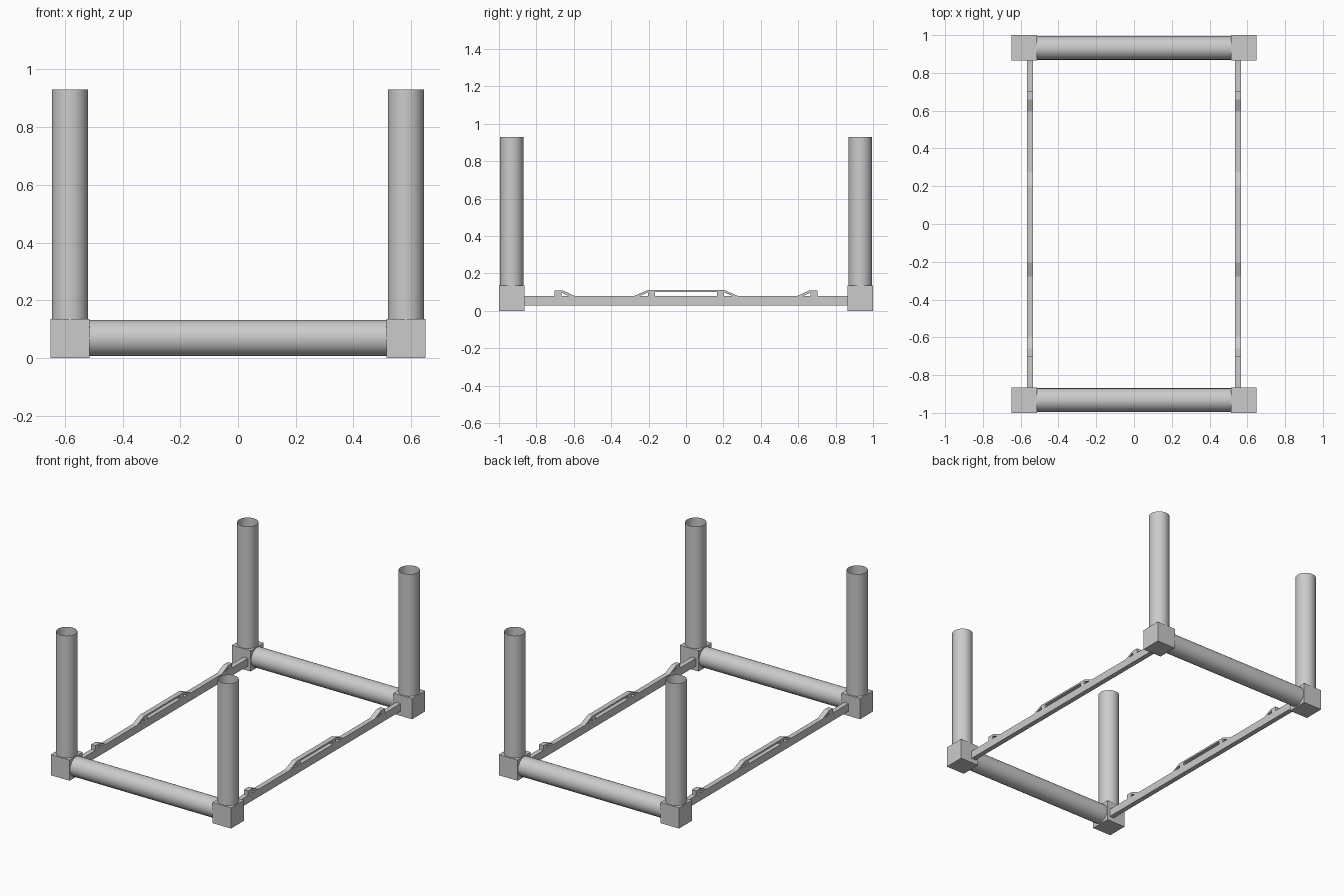
import bpy, bmesh
from mathutils import Matrix, Vector

if "Cube" in bpy.data.objects:
    bpy.data.objects.remove(bpy.data.objects["Cube"])

CX, CY = 0.582, 0.932      # corner centres
CUBE = 0.135               # corner block size
R = 0.0625                 # tube radius


def make_object(name, bm):
    mesh = bpy.data.meshes.new(name)
    bm.to_mesh(mesh)
    bm.free()
    ob = bpy.data.objects.new(name, mesh)
    bpy.context.collection.objects.link(ob)
    return ob


def block(name, center, size):
    bm = bmesh.new()
    bmesh.ops.create_cube(bm, size=1, matrix=Matrix.Translation(center) @ Matrix.Diagonal((*size, 1)))
    return make_object(name, bm)


def tube(name, start, end):
    """Thin open tube running between two points."""
    a, b = Vector(start), Vector(end)
    rot = (b - a).to_track_quat('Z', 'Y').to_matrix().to_4x4()
    bm = bmesh.new()
    bmesh.ops.create_cone(bm, cap_ends=False, segments=48, radius1=R, radius2=R,
                          depth=(b - a).length, matrix=Matrix.Translation((a + b) / 2) @ rot)
    for f in bm.faces:
        f.smooth = True
    return make_object(name, bm)


def plate(name, profile, x, width):
    """Side profile of (y, z) points extruded along x."""
    bm = bmesh.new()
    face = bm.faces.new([bm.verts.new((x - width / 2, y, z)) for y, z in profile])
    ext = bmesh.ops.extrude_face_region(bm, geom=[face])
    bmesh.ops.translate(bm, vec=(width, 0, 0),
                        verts=[v for v in ext['geom'] if isinstance(v, bmesh.types.BMVert)])
    bmesh.ops.recalc_face_normals(bm, faces=bm.faces)
    return make_object(name, bm)


# Half of the raised handle, and the small hook near the rail end
half_handle = [(0.28, 0.079), (0.205, 0.111), (-0.205, 0.111), (-0.28, 0.079)]
half_under = [(-0.25, 0.079), (-0.203, 0.099), (-0.203, 0.079), (-0.167, 0.079), (-0.167, 0.1)]
handle = half_handle + half_under + [(-y, z) for y, z in reversed(half_under)]
hook = [(0.593, 0.079), (0.66, 0.11), (0.703, 0.11), (0.703, 0.079),
        (0.665, 0.079), (0.665, 0.097), (0.625, 0.079)]

for sx, side in ((-1, "left"), (1, "right")):
    # Corner blocks and upright posts
    for sy, end in ((-1, "front"), (1, "back")):
        block(f"corner_block_{end}_{side}", (sx * CX, sy * CY, CUBE / 2), (CUBE, CUBE, CUBE))
        tube(f"post_{end}_{side}", (sx * CX, sy * CY, CUBE), (sx * CX, sy * CY, 0.93))
        plate(f"rail_hook_{end}_{side}", [(sy * y, z) for y, z in hook], sx * 0.55, 0.032)
    # Side rails with raised handle
    block(f"side_rail_{side}", (sx * 0.55, 0, 0.055), (0.032, 1.73, 0.05))
    plate(f"rail_handle_{side}", handle, sx * 0.55, 0.032)

# Cross tubes between corner blocks
for sy, end in ((-1, "front"), (1, "back")):
    tube(f"cross_tube_{end}", (-0.515, sy * CY, 0.069), (0.515, sy * CY, 0.069))
